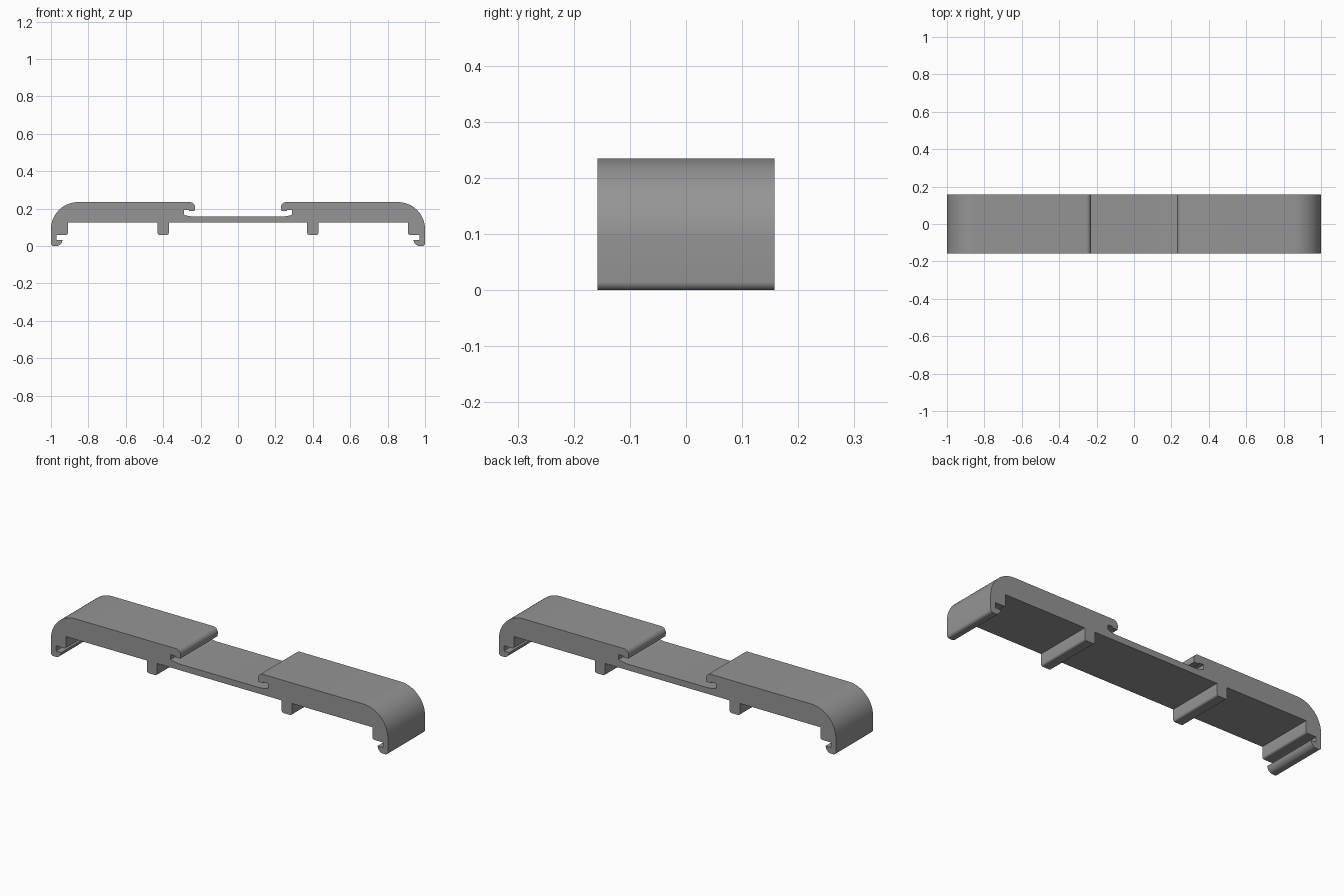
import bpy, bmesh, math

if "Cube" in bpy.data.objects:
    bpy.data.objects.remove(bpy.data.objects["Cube"])

HALF_DEPTH = 0.158


def arc(cx, cz, r, a0, a1, n):
    """Points along an arc in the x-z plane, angles in degrees."""
    return [(cx + r * math.cos(math.radians(a0 + (a1 - a0) * i / n)),
             cz + r * math.sin(math.radians(a0 + (a1 - a0) * i / n)))
            for i in range(n + 1)]


# Right half of the section, from the middle of the floor outwards and back
half = [(0.24, 0.161), (0.26, 0.163), (0.285, 0.169), (0.289, 0.172),   # channel floor
        (0.289, 0.197), (0.262, 0.197), (0.262, 0.191), (0.232, 0.191)]  # slot and lip
half += arc(0.257, 0.211, 0.027, 180, 90, 8)              # rounded lip
half += arc(0.855, 0.093, 0.145, 90, 0, 24)               # large outer corner
half += arc(0.985, 0.018, 0.015, 0, -90, 6)               # lower outer edge
half += arc(0.972, 0.035, 0.032, -90, -170, 8)            # hook
half += [(0.938, 0.035), (0.970, 0.035), (0.970, 0.063)]  # hook notch
half += arc(0.919, 0.073, 0.010, -90, -180, 4)            # inner wall edge
half += [(0.909, 0.128), (0.430, 0.128)]                  # underside
half += arc(0.420, 0.073, 0.010, 0, -90, 4)               # peg rib
half += arc(0.380, 0.073, 0.010, -90, -180, 4)
half += [(0.370, 0.128)]

# Mirror the half to close the section
profile = half + [(-x, z) for x, z in reversed(half)]

# Extrude the section along the depth
bm = bmesh.new()
face = bm.faces.new([bm.verts.new((x, -HALF_DEPTH, z)) for x, z in profile])
ext = bmesh.ops.extrude_face_region(bm, geom=[face], use_keep_orig=True)
verts = [v for v in ext["geom"] if isinstance(v, bmesh.types.BMVert)]
bmesh.ops.translate(bm, verts=verts, vec=(0, 2 * HALF_DEPTH, 0))
lowest = min(v.co.z for v in bm.verts)
bmesh.ops.translate(bm, verts=bm.verts[:], vec=(0, 0, -lowest))
bmesh.ops.recalc_face_normals(bm, faces=bm.faces[:])
mesh = bpy.data.meshes.new("clip_rail")
bm.to_mesh(mesh)
bm.free()

rail = bpy.data.objects.new("clip_rail", mesh)
bpy.context.collection.objects.link(rail)
grey = bpy.data.materials.new("plain_grey")
grey.diffuse_color = (0.3, 0.3, 0.3, 1)
grey.use_nodes = True
grey.node_tree.nodes["Principled BSDF"].inputs["Base Color"].default_value = grey.diffuse_color
mesh.materials.append(grey)

bpy.context.view_layer.objects.active = rail
rail.select_set(True)
bpy.ops.object.shade_smooth_by_angle(angle=math.radians(30))
